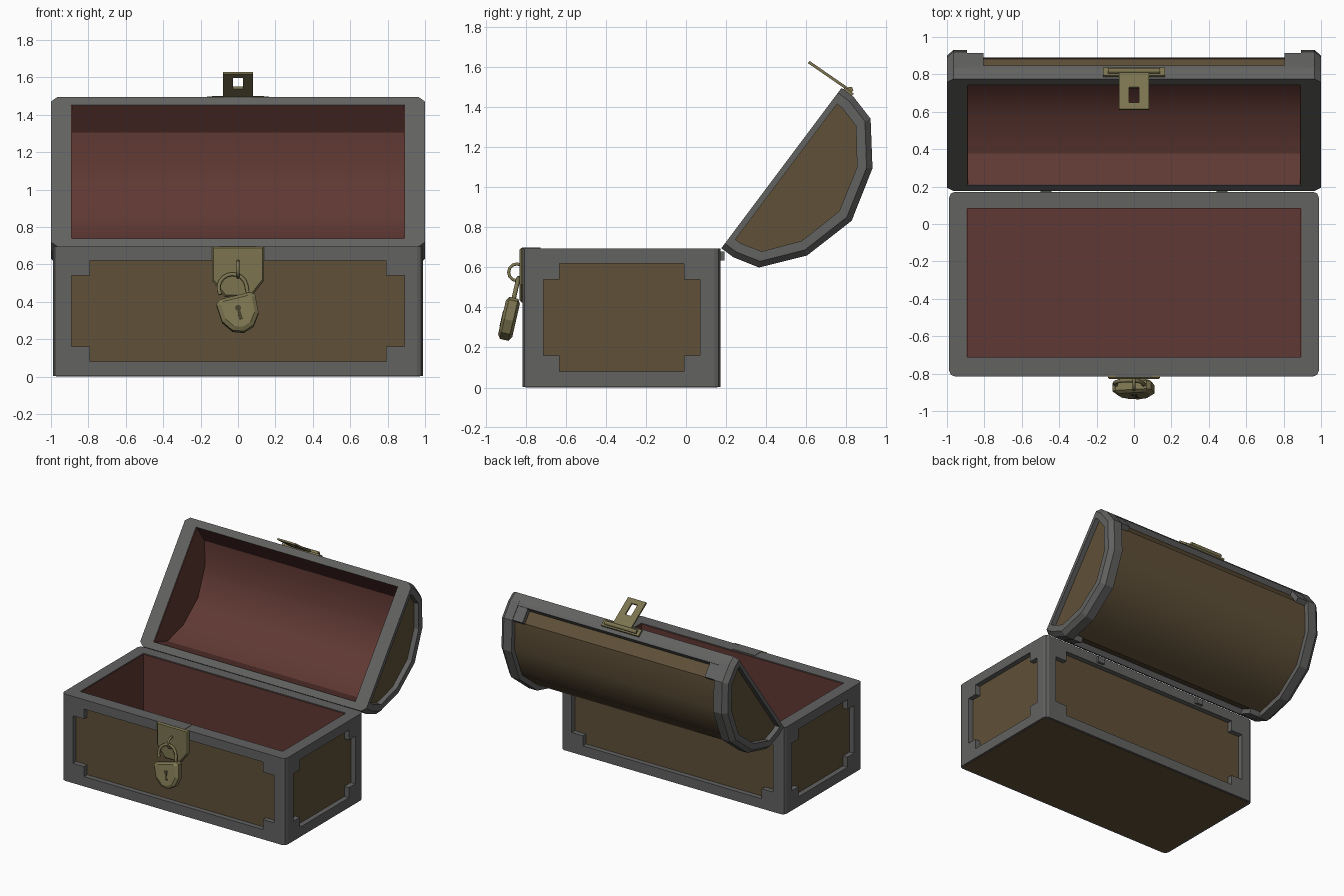
import bpy, bmesh
from math import sin, cos, pi, atan2, radians
from mathutils import Matrix

if "Cube" in bpy.data.objects:
    bpy.data.objects.remove(bpy.data.objects["Cube"])


def material(name, rgb):
    m = bpy.data.materials.new(name)
    m.diffuse_color = (*rgb, 1)
    m.use_nodes = True
    m.node_tree.nodes["Principled BSDF"].inputs["Base Color"].default_value = m.diffuse_color
    return m


WOOD = material("wood", (0.115, 0.08, 0.04))
RED = material("red_lining", (0.115, 0.04, 0.033))
BRASS = material("brass", (0.2, 0.175, 0.08))
IRON = material("iron", (0.122, 0.122, 0.12))
DARK = material("keyhole_dark", (0.06, 0.052, 0.025))


def loft(bm, rings):
    """Skin equal-length rings of points and cap both ends."""
    vs = [[bm.verts.new(p) for p in r] for r in rings]
    n = len(vs[0])
    for a, b in zip(vs, vs[1:]):
        for i in range(n):
            j = (i + 1) % n
            bm.faces.new((a[i], a[j], b[j], b[i]))
    bm.faces.new(vs[0])
    bm.faces.new(vs[-1])


def box(bm, x0, x1, y0, y1, z0, z1):
    loft(bm, [[(x0, y0, z), (x1, y0, z), (x1, y1, z), (x0, y1, z)] for z in (z0, z1)])


def make(name, mat, *lofts, boxes=(), matrix=Matrix()):
    bm = bmesh.new()
    for rings in lofts:
        loft(bm, rings)
    for b in boxes:
        box(bm, *b)
    bmesh.ops.recalc_face_normals(bm, faces=bm.faces[:])
    me = bpy.data.meshes.new(name)
    bm.to_mesh(me)
    bm.free()
    me.materials.append(mat)
    ob = bpy.data.objects.new(name, me)
    bpy.context.collection.objects.link(ob)
    ob.matrix_world = matrix
    return ob


def smooth(ob, angle):
    bpy.ops.object.select_all(action='DESELECT')
    ob.select_set(True)
    bpy.context.view_layer.objects.active = ob
    bpy.ops.object.shade_smooth_by_angle(angle=radians(angle))


def tube(name, pts, r, matrix=Matrix()):
    cu = bpy.data.curves.new(name, 'CURVE')
    cu.dimensions = '3D'
    cu.bevel_depth, cu.bevel_resolution, cu.use_fill_caps = r, 1, True
    sp = cu.splines.new('POLY')
    sp.points.add(len(pts) - 1)
    for p, q in zip(sp.points, pts):
        p.co = (*q, 1)
    cu.materials.append(BRASS)
    ob = bpy.data.objects.new(name, cu)
    bpy.context.collection.objects.link(ob)
    ob.matrix_world = matrix


# ---------- base ----------
X, Y0, Y1, H, CY, DEEP = 0.988, -0.815, 0.172, 0.695, -0.32, 0.045


def rounded(z, r=0.03, inset=0.0):
    out = []
    for sx, sy, a0 in ((1, 1, 0), (-1, 1, 90), (-1, -1, 180), (1, -1, 270)):
        cx = sx * (X - inset - r)
        cy = (Y1 - inset - r) if sy > 0 else (Y0 + inset + r)
        for k in range(3):
            a = radians(a0 + 45 * k)
            out.append((cx + r * cos(a), cy + r * sin(a), z))
    return out


def notched(w, nx, h=0.27, nz=0.08):
    q = [(w, h - nz), (w - nx, h - nz), (w - nx, h)]
    q += [(-a, b) for a, b in reversed(q)]
    return q + [(-a, -b) for a, b in q]


FRONT, SIDE = notched(0.89, 0.10), notched(0.39, 0.08)


def front_slab(y0, y1):
    return [[(a, y, 0.35 + b) for a, b in FRONT] for y in (y0, y1)]


def side_slab(x0, x1):
    return [[(x, CY + a, 0.35 + b) for a, b in SIDE] for x in (x0, x1)]


frame = make("base_frame", IRON, [rounded(0.002), rounded(H)])
cutter = make("frame_cutter", IRON,
              front_slab(Y0 - 0.1, Y0 + DEEP), front_slab(Y1 - DEEP, Y1 + 0.1),
              side_slab(X - DEEP, X + 0.1), side_slab(-X - 0.1, -X + DEEP),
              boxes=[(-0.895, 0.895, -0.715, 0.085, 0.05, 1)])
cutter.hide_render = True
mod = frame.modifiers.new("cut", 'BOOLEAN')
mod.operation, mod.solver, mod.object = 'DIFFERENCE', 'EXACT', cutter
bpy.context.view_layer.objects.active = frame
bpy.ops.object.modifier_apply(modifier="cut")
bpy.data.objects.remove(cutter)

# recessed wooden panels and bottom board
D0, D1 = DEEP - 0.005, DEEP + 0.004
make("front_panel", WOOD, front_slab(Y0 + D0, Y0 + D1))
make("back_panel", WOOD, front_slab(Y1 - D1, Y1 - D0))
make("right_panel", WOOD, side_slab(X - D1, X - D0))
make("left_panel", WOOD, side_slab(-X + D0, -X + D1))
make("bottom_board", WOOD, [rounded(0, inset=0.015), rounded(0.01, inset=0.015)])

# red lining of the base
make("base_lining", RED, boxes=[
    (-0.895, 0.895, -0.715, 0.085, 0.05, 0.06),
    (-0.895, -0.89, -0.715, 0.085, 0.06, H - 0.006), (0.89, 0.895, -0.715, 0.085, 0.06, H - 0.006),
    (-0.89, 0.89, -0.715, -0.71, 0.06, H - 0.006), (-0.89, 0.89, 0.08, 0.085, 0.06, H - 0.006)])

# ---------- lid: built closed around its hinge, then swung open ----------
OPEN = Matrix.Translation((0, 0.176, H)) @ Matrix.Rotation(atan2(-0.8, -0.6), 4, 'X')
TOP = 0.438
half = [(0, 0), (0, 0.075), (0.036, 0.208), (0.228, 0.364)]
ARCH = half + [(0.5, TOP)] + [(1 - u, v) for u, v in reversed(half)]


def arch(d, vmin=0.0):
    return [(0.5 + (u - 0.5) * (1 - 2 * d), max(v * (1 - d / TOP), vmin)) for u, v in ARCH]


def lining(d):
    return [(d - 0.025, 0.004)] + arch(d)[2:-2] + [(1.025 - d, 0.004)]


def at(x, prof):
    return [(x, -u, v) for u, v in prof]


def span(prof, x):
    return [at(-x, prof), at(x, prof)]


for s, side in ((-1, "left"), (1, "right")):
    make("lid_band_" + side, IRON, [
        at(s * 0.892, arch(0)), at(s * 0.965, arch(0)), at(s * 1.0, arch(0.03)),
        at(s * 1.0, arch(0.078, 0.03)), at(s * 0.955, arch(0.078, 0.03))], matrix=OPEN)
    make("lid_end_panel_" + side, WOOD, [at(s * x, arch(0.078, 0.03)) for x in (0.95, 0.96)], matrix=OPEN)
    make("lid_end_lining_" + side, RED, [at(s * x, lining(0.075)) for x in (0.888, 0.893)], matrix=OPEN)
    # corner tabs beside the bands, at both long edges
    tab = [(0.003, 0.05), (0.004, 0.075), (0.039, 0.203), (0.09, 0.19), (0.055, 0.05)]
    make("lid_tabs_" + side, IRON, *[
        [at(s * x, [(0.5 + t * (u - 0.5), v) for u, v in tab]) for x in (0.805, 0.895)]
        for t in (-1, 1)], matrix=OPEN)
    # hinge knuckle
    make("hinge_" + side, IRON, boxes=[(s * 0.47 - 0.03, s * 0.47 + 0.03, 0.16, 0.192, 0.635, 0.68)])

smooth(make("lid_wood", WOOD, span(arch(0.04, 0.012) + lining(0.075)[::-1], 0.9), matrix=OPEN), 33)
smooth(make("lid_lining", RED, span(lining(0.075) + lining(0.08)[::-1], 0.89), matrix=OPEN), 33)
make("lid_rails", IRON, *[span([(0.5 + t * (u - 0.5), v) for u, v in
                                ((0, 0), (0.001, 0.07), (0.006, 0.095), (0.075, 0.095), (0.054, 0))], 0.893)
                          for t in (-1, 1)], matrix=OPEN)

# ---------- hasp on the lid ----------
make("hasp_mount", BRASS, boxes=[(-0.165, 0.165, -1.014, -0.99, 0.012, 0.066)], matrix=OPEN)
tube("hasp_pin", [(-0.14, -1.018, 0.04), (0.14, -1.018, 0.04)], 0.016, OPEN)
FLAP = Matrix.Translation((0.0, 0.822, 1.479)) @ Matrix.Rotation(-atan2(0.145, 0.21), 4, 'X')
make("hasp_flap", BRASS, boxes=[
    (-0.08, -0.026, -0.255, 0, -0.007, 0.007), (0.026, 0.08, -0.255, 0, -0.007, 0.007),
    (-0.026, 0.026, -0.255, -0.215, -0.007, 0.007), (-0.026, 0.026, -0.115, 0, -0.007, 0.007)],
    matrix=FLAP)

# ---------- lock plate and staple on the base ----------
plate = [(-0.14, 0.122), (0.14, 0.122), (0.14, -0.06), (0.07, -0.15), (-0.07, -0.15), (-0.14, -0.06)]
make("lock_plate", BRASS, [[(a * k, y, 0.575 + b * k) for a, b in plate]
                           for y, k in ((Y0 + 0.005, 1), (-0.82, 1), (-0.83, 0.93))])
make("rim_plate", IRON, boxes=[(-0.1, 0.1, Y0 - 0.003, -0.725, H - 0.01, H + 0.003)])
tube("staple", [(0, -0.843 + 0.042 * cos(a), 0.575 + 0.042 * sin(a))
                for a in [2 * pi * i / 12 for i in range(13)]], 0.009)

# ---------- padlock, hanging askew with its shackle swung open ----------
LOCK = (Matrix.Translation((0.005, -0.883, 0.342)) @ Matrix.Rotation(radians(-13), 4, 'X')
        @ Matrix.Rotation(radians(-14), 4, 'Y'))
body = [(-0.107, 0.07), (-0.085, 0.09), (0.085, 0.09), (0.107, 0.07), (0.1, -0.03),
        (0.058, -0.09), (0, -0.11), (-0.058, -0.09), (-0.1, -0.03)]
make("padlock_body", BRASS, [[(a * k, y, b * k) for a, b in body]
                             for y, k in ((-0.036, 0.8), (-0.022, 1), (0.022, 1), (0.036, 0.8))],
     matrix=LOCK)
tube("padlock_shackle",
     [(-0.075 * cos(a), 0, 0.14 + 0.075 * sin(a)) for a in [radians(-15 + 19.5 * i) for i in range(11)]]
     + [(0.07, 0, 0.06)], 0.011, LOCK)
hole = [(0.016 * cos(a), 0.018 + 0.016 * sin(a)) for a in [radians(-60 + 30 * i) for i in range(11)]]
hole += [(-0.01, -0.045), (0.01, -0.045)]
make("keyhole", DARK, [[(a, y, b) for a, b in hole] for y in (-0.038, -0.03)], matrix=LOCK)
